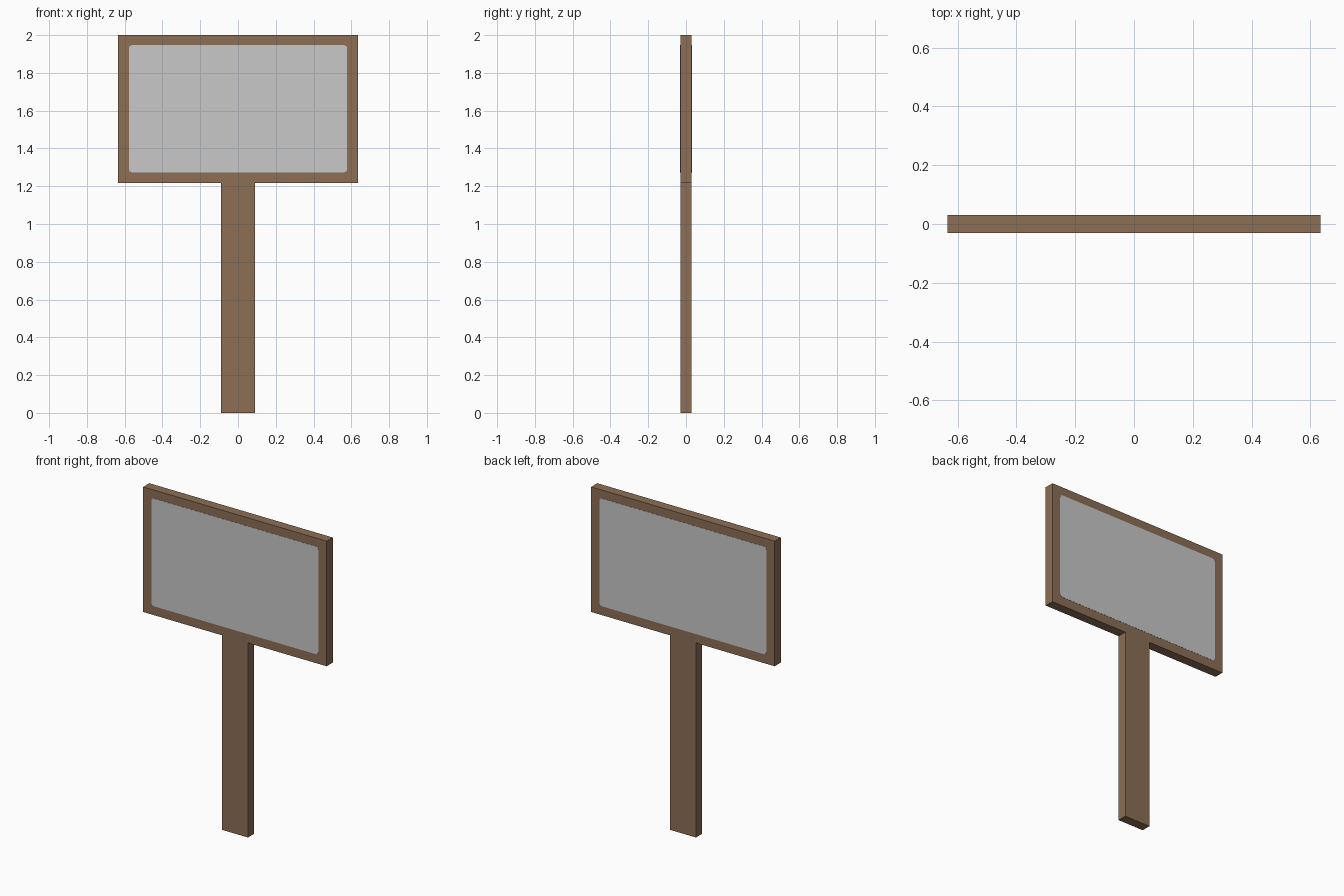
import bpy, bmesh, math

if "Cube" in bpy.data.objects:
    bpy.data.objects.remove(bpy.data.objects["Cube"])

W, D = 0.635, 0.03          # half width and half depth of the board
Z0, Z1 = 1.217, 2.0         # board bottom and top
POST = 0.09                 # half width of the post


def material(name, rgb):
    m = bpy.data.materials.new(name)
    m.diffuse_color = (*rgb, 1)
    m.use_nodes = True
    m.node_tree.nodes["Principled BSDF"].inputs["Base Color"].default_value = m.diffuse_color
    return m


brown = material("brown wood", (0.262, 0.156, 0.089))
grey = material("light grey panel", (0.578, 0.578, 0.578))


def prism(name, outline, y0, y1, mat):
    """Extrude an (x, z) outline from y0 to y1."""
    bm = bmesh.new()
    face = bm.faces.new([bm.verts.new((x, y0, z)) for x, z in outline])
    ext = bmesh.ops.extrude_face_region(bm, geom=[face])["geom"]
    verts = [v for v in ext if isinstance(v, bmesh.types.BMVert)]
    bmesh.ops.translate(bm, verts=verts, vec=(0, y1 - y0, 0))
    bmesh.ops.recalc_face_normals(bm, faces=bm.faces)
    me = bpy.data.meshes.new(name)
    bm.to_mesh(me)
    bm.free()
    me.materials.append(mat)
    ob = bpy.data.objects.new(name, me)
    bpy.context.collection.objects.link(ob)
    return ob


def rect(x, z0, z1):
    return [(-x, z0), (x, z0), (x, z1), (-x, z1)]


def rounded_rect(x, z0, z1, r, steps=4):
    pts = []
    corners = [(x - r, z0 + r, -90), (x - r, z1 - r, 0),
               (r - x, z1 - r, 90), (r - x, z0 + r, 180)]
    for cx, cz, start in corners:
        for i in range(steps + 1):
            a = math.radians(start + 90 * i / steps)
            pts.append((cx + r * math.cos(a), cz + r * math.sin(a)))
    return pts


# Post and board, flush front and back
prism("post", rect(POST, 0, Z0), -D, D, brown)
prism("board", rect(W, Z0, Z1), -D, D, brown)

# Thin grey panels on both sides
panel = rounded_rect(0.578, 1.273, 1.947, 0.018)
for name, s in (("front_panel", -1), ("back_panel", 1)):
    prism(name, panel, s * (D - 0.001), s * (D + 0.001), grey)
